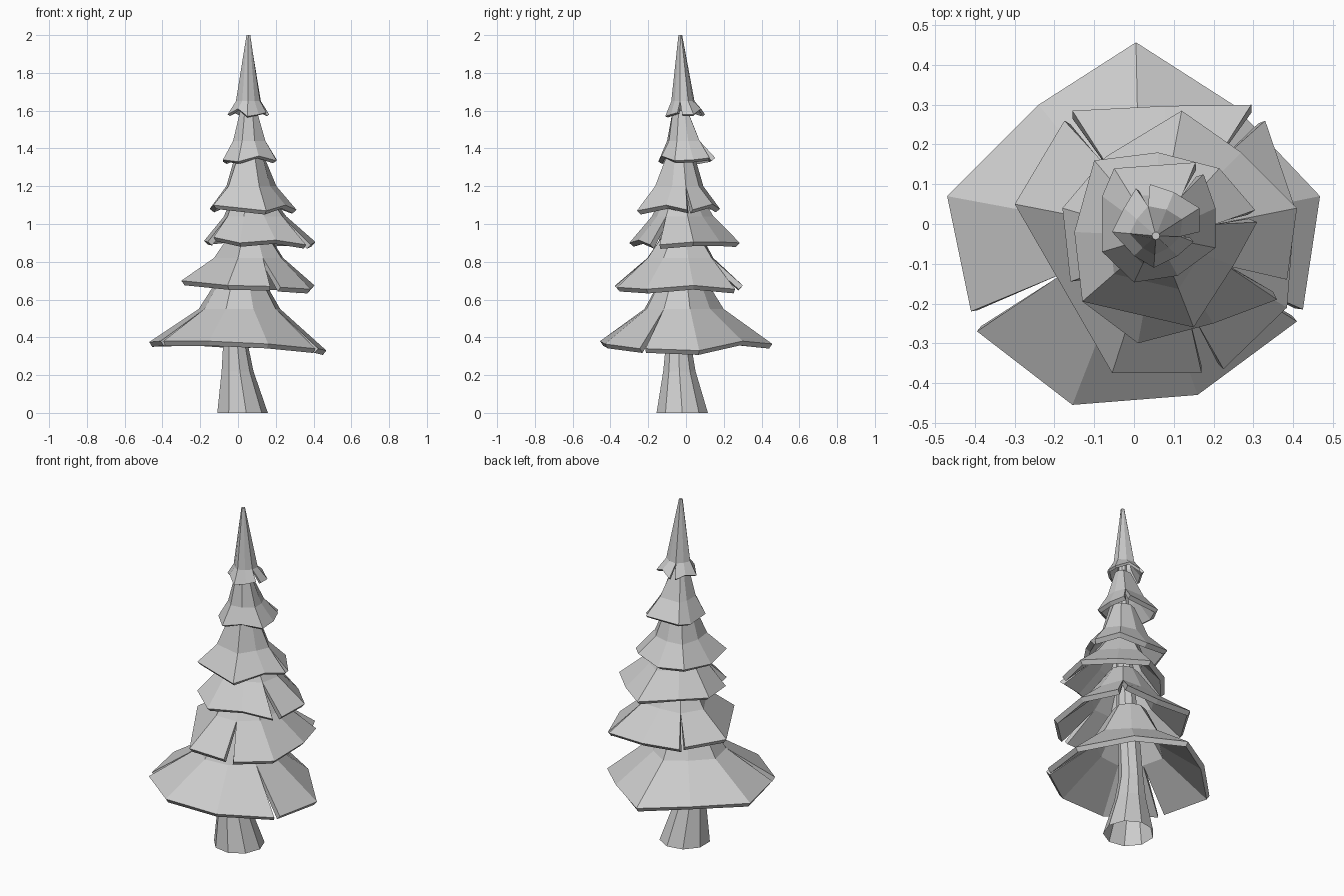
import bpy, bmesh, math

def make_object(name, bm):
    mesh = bpy.data.meshes.new(name)
    bm.to_mesh(mesh)
    bm.free()
    ob = bpy.data.objects.new(name, mesh)
    bpy.context.collection.objects.link(ob)
    return ob

def tier(name, centre, rings, groups, thick=0.03):
    """Skirt of foliage. groups: counter-clockwise runs of rim points, a slit between runs.
    rings: (scale of rim offset, height) above the rim; a negative scale means a fixed radius."""
    cx, cy = centre
    bm = bmesh.new()
    rim, cut = [], []
    for g in groups:
        for k, p in enumerate(g):
            rim.append(p)
            cut.append(k == len(g) - 1)          # slit after this point
    n = len(rim)
    rows = [[bm.verts.new((x, y, z + 0.02)) for x, y, z in rim]]
    for s, h in rings:
        row = [None] * n
        for i in range(n):
            if cut[i - 1]:
                continue
            x, y, z = rim[i]
            if cut[i]:                           # slit sides meet in one point
                q = rim[(i + 1) % n]
                x, y = (x + q[0]) / 2, (y + q[1]) / 2
            dx, dy = x - cx, y - cy
            f = s if s > 0 else -s / math.hypot(dx, dy)
            row[i] = bm.verts.new((cx + dx * f, cy + dy * f, h))
            if cut[i]:
                row[(i + 1) % n] = row[i]
        rows.append(row)
    for lo, hi in zip(rows, rows[1:]):
        for i in range(n):
            j = (i + 1) % n
            if not cut[i]:
                bm.faces.new((lo[i], lo[j], hi[j], hi[i]))
            elif lo is not rows[0] and lo[i] is not lo[j]:
                bm.faces.new((lo[i], lo[j], hi[j]))
    if rings[-1][1] > 1.9:                       # close the tip
        top = []
        for v in rows[-1]:
            if v not in top:
                top.append(v)
        bm.faces.new(top)
    ob = make_object(name, bm)
    m = ob.modifiers.new("thickness", 'SOLIDIFY')
    m.thickness = thick
    m.offset = -1
    return ob

# Trunk: flared nine-sided open stem leaning gently towards the tip
bm = bmesh.new()
rows = []
for x, y, z, r in [(0.02, -0.02, 0, 0.138), (-0.005, -0.035, 0.22, 0.087),
                   (-0.015, -0.04, 0.36, 0.068), (0.02, -0.035, 0.8, 0.055),
                   (0.05, -0.03, 1.2, 0.042), (0.055, -0.03, 1.65, 0.025)]:
    rows.append([bm.verts.new((x + r * math.cos(math.tau * i / 9),
                               y + r * math.sin(math.tau * i / 9), z)) for i in range(9)])
for lo, hi in zip(rows, rows[1:]):
    for i in range(9):
        j = (i + 1) % 9
        bm.faces.new((lo[i], lo[j], hi[j], hi[i]))
make_object("trunk", bm)

# Foliage tiers from the bottom up
tier("foliage_1", (0.015, -0.02), [(0.46, 0.55), (-0.09, 0.76)], [
    [(-0.395, -0.27, 0.36), (-0.155, -0.455, 0.36), (0.16, -0.43, 0.345), (0.41, -0.245, 0.32)],
    [(0.425, -0.215, 0.32), (0.468, 0.07, 0.31), (0.25, 0.30, 0.36), (0.005, 0.457, 0.345),
     (-0.24, 0.30, 0.36), (-0.47, 0.07, 0.355), (-0.41, -0.22, 0.36)]])

tier("foliage_2", (0.06, -0.02), [(0.52, 0.82), (-0.08, 0.98)], [
    [(-0.175, 0.26, 0.68), (-0.30, 0.05, 0.68), (-0.055, -0.375, 0.655), (0.17, -0.375, 0.65)],
    [(0.225, -0.365, 0.645), (0.385, -0.21, 0.635), (0.405, 0.04, 0.655), (0.33, 0.26, 0.635)],
    [(0.295, 0.30, 0.655), (0.08, 0.297, 0.65), (-0.155, 0.285, 0.67)]])

tier("foliage_3", (0.06, -0.03), [(0.56, 1.04), (-0.075, 1.2)], [
    [(-0.13, -0.195, 0.91), (0.01, -0.30, 0.88), (0.2, -0.25, 0.895), (0.36, -0.19, 0.87)],
    [(0.385, -0.14, 0.87), (0.41, 0.04, 0.885), (0.27, 0.18, 0.885), (0.12, 0.285, 0.88),
     (-0.07, 0.17, 0.90), (-0.18, 0.04, 0.89), (-0.16, -0.145, 0.885)]])

tier("foliage_4", (0.06, -0.03), [(0.58, 1.2), (-0.07, 1.38)], [
    [(0.305, 0.035, 1.055), (0.215, 0.14, 1.085), (0.06, 0.18, 1.06), (-0.10, 0.16, 1.08),
     (-0.15, -0.02, 1.06), (-0.13, -0.195, 1.08), (0.15, -0.26, 1.05), (0.25, -0.105, 1.08),
     (0.31, 0.005, 1.055)]])

tier("foliage_5", (0.055, -0.03), [(0.6, 1.44), (-0.045, 1.6)], [
    [(0.155, 0.155, 1.33), (-0.05, 0.14, 1.325), (-0.08, 0.07, 1.31), (-0.08, -0.07, 1.32),
     (0.0, -0.147, 1.31), (0.11, -0.13, 1.34), (0.205, -0.06, 1.315), (0.205, 0.04, 1.32),
     (0.175, 0.125, 1.33)]], 0.025)

tier("foliage_tip", (0.055, -0.03), [(0.6, 1.65), (-0.01, 2.0)], [
    [(0.165, -0.02, 1.56), (0.165, 0.04, 1.56), (0.10, 0.08, 1.59), (0.04, 0.10, 1.56)],
    [(0.005, 0.09, 1.56), (-0.025, 0.04, 1.575), (-0.055, -0.02, 1.56), (0.0, -0.08, 1.59),
     (0.05, -0.11, 1.55), (0.11, -0.08, 1.56), (0.15, -0.045, 1.57)]], 0.015)
